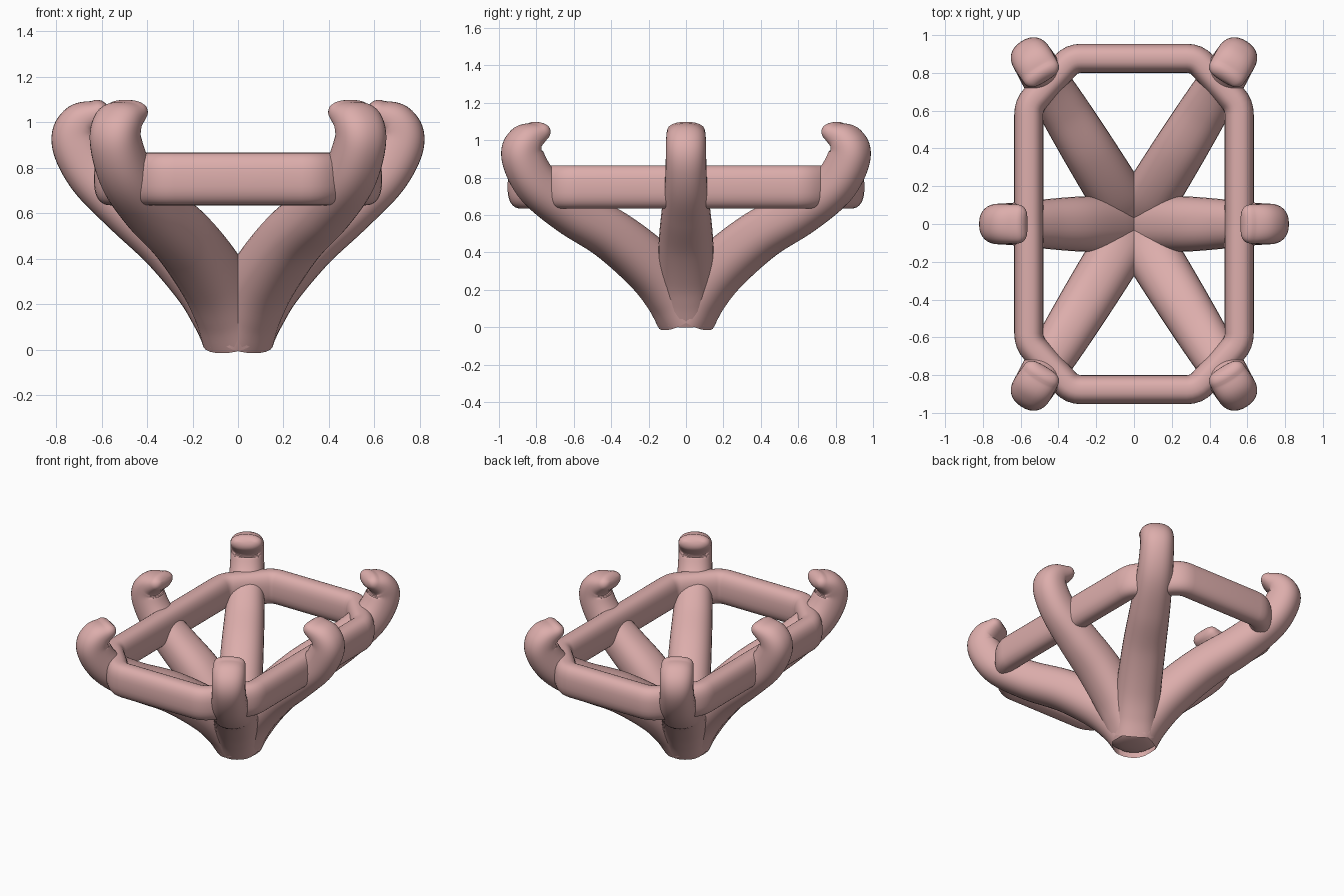
import bpy, bmesh, math
from mathutils import Vector

if "Cube" in bpy.data.objects:
    bpy.data.objects.remove(bpy.data.objects["Cube"])

mat = bpy.data.materials.new("rose_metal")
mat.diffuse_color = (0.72, 0.42, 0.41, 1)
mat.use_nodes = True
mat.node_tree.nodes["Principled BSDF"].inputs["Base Color"].default_value = mat.diffuse_color


def loft(name, rings, closed=False):
    """Skin a list of point rings; cap the ends unless the loft is closed."""
    bm = bmesh.new()
    vs = [[bm.verts.new(p) for p in r] for r in rings]
    n = len(vs[0])
    for i in range(len(vs) - (0 if closed else 1)):
        a, b = vs[i], vs[(i + 1) % len(vs)]
        for j in range(n):
            k = (j + 1) % n
            bm.faces.new((a[j], a[k], b[k], b[j]))
    if not closed:
        bm.faces.new(vs[0])
        bm.faces.new(vs[-1])
    bmesh.ops.recalc_face_normals(bm, faces=bm.faces)
    me = bpy.data.meshes.new(name)
    bm.to_mesh(me)
    bm.free()
    ob = bpy.data.objects.new(name, me)
    bpy.context.collection.objects.link(ob)
    me.materials.append(mat)
    bpy.context.view_layer.objects.active = ob
    ob.select_set(True)
    bpy.ops.object.shade_smooth_by_angle(angle=math.radians(40))
    ob.select_set(False)
    return ob


def section(c, u, v, a, b, power=1.0, n=32):
    """Superellipse ring around c, half-sizes a along u and b along v."""
    pts = []
    for i in range(n):
        t = 2 * math.pi * i / n
        s, k = math.sin(t), math.cos(t)
        pts.append(c + u * a * math.copysign(abs(k) ** power, k)
                   + v * b * math.copysign(abs(s) ** power, s))
    return pts


def spline(keys, steps=8):
    """Catmull-Rom through key vectors."""
    k = [Vector(q) for q in keys]
    k = [2 * k[0] - k[1]] + k + [2 * k[-1] - k[-2]]
    out = []
    for i in range(1, len(k) - 2):
        p0, p1, p2, p3 = k[i - 1:i + 3]
        for s in range(steps):
            t = s / steps
            out.append(0.5 * (2 * p1 + (p2 - p0) * t + (2 * p0 - 5 * p1 + 4 * p2 - p3) * t * t
                              + (3 * p1 - p0 - 3 * p2 + p3) * t ** 3))
    return out + [k[-2]]


def prong(name, angle, keys):
    """Curved claw; keys are (radius, height, half width, half thickness)."""
    rad = Vector((math.cos(angle), math.sin(angle), 0))
    lat = Vector((-rad.y, rad.x, 0))
    up = Vector((0, 0, 1))
    pts = spline(keys)
    rings = []
    for i, p in enumerate(pts):
        d = pts[min(i + 1, len(pts) - 1)] - pts[max(i - 1, 0)]
        tan = (rad * d[0] + up * d[1]).normalized()
        if i == 0:
            tan = up.copy()
        c = rad * p[0] + up * p[1]
        rings.append(section(c, lat, tan.cross(lat), p[2], p[3], 0.88))
    # rounded tip
    for j in range(1, 6):
        t = j / 5 * math.radians(84)
        shrink = 0.055 * (1 - math.cos(t))
        rings.append(section(c + tan * 0.05 * math.sin(t), lat, tan.cross(lat),
                             p[2] - shrink, p[3] - shrink, 0.88))
    return loft(name, rings)


# claws: four at the corners, two at the sides
corner = [(0, .06, .155, .155), (.09, .18, .145, .145), (.22, .32, .145, .145),
          (.46, .49, .14, .135), (.72, .62, .13, .125), (.93, .76, .117, .117),
          (1.025, .91, .11, .11), (1.01, .995, .11, .09), (.94, 1.043, .105, .057)]
side = [(0, .06, .155, .155), (.07, .18, .145, .145), (.15, .3, .148, .14),
        (.30, .47, .145, .135), (.48, .625, .13, .125), (.635, .77, .113, .115),
        (.712, .91, .108, .108), (.695, .995, .107, .09), (.615, 1.043, .103, .057)]
a = math.radians(58.4)
for i, ang in enumerate((a, math.pi - a, math.pi + a, -a)):
    prong(f"corner_prong_{i + 1}", ang, corner)
for i, ang in enumerate((0, math.pi)):
    prong(f"side_prong_{i + 1}", ang, side)

# gallery rail: chamfered rectangular loop of tall oval bar
q = [(.557, -.63), (.557, .63), (.33, .877), (-.33, .877),
     (-.557, .63), (-.557, -.63), (-.33, -.877), (.33, -.877)]
q = [Vector((x, y, .75)) for x, y in q]
rings = []
for i, p in enumerate(q):
    before = p + (q[i - 1] - p).normalized() * 0.05
    after = p + (q[(i + 1) % 8] - p).normalized() * 0.05
    d0, d1 = (p - before).normalized(), (after - p).normalized()
    for s in range(5):
        t = s / 4
        c = before * (1 - t) ** 2 + p * 2 * t * (1 - t) + after * t * t
        d = (d0 * (1 - t) + d1 * t).normalized()
        rings.append(section(c, Vector((d.y, -d.x, 0)), Vector((0, 0, 1)), .077, .116, .8))
loft("gallery_rail", rings, closed=True)

# domed base foot
prof = [(.03, 0), (.08, .005), (.125, .018), (.153, .04), (.165, .065), (.165, .08), (.15, .1)]
loft("base_foot", [section(Vector((0, 0, z)), Vector((1, 0, 0)), Vector((0, 1, 0)), r, r, 1, 48)
                   for r, z in prof])
